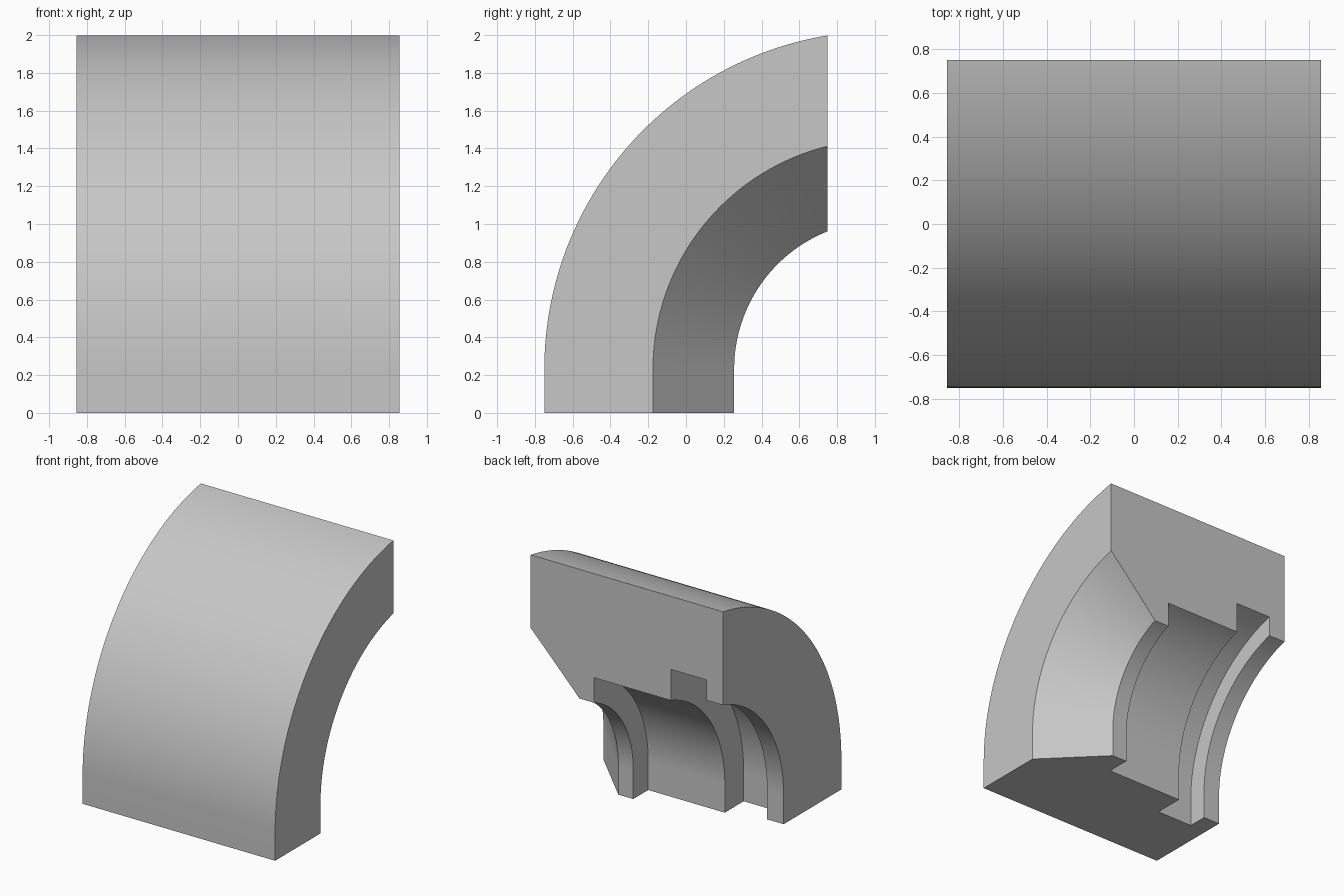
import bpy, bmesh, math

cube = bpy.data.objects.get("Cube")
if cube:
    bpy.data.objects.remove(cube, do_unlink=True)

HALF_WIDTH = 0.855
AXIS_Y, AXIS_Z = 1.04, 0.232   # bend axis, parallel to x
BACK_Y = 0.75
STEPS = 64

# Cross-section as (x, radius from the bend axis)
profile = [
    (HALF_WIDTH, 1.79), (HALF_WIDTH, 1.215),   # outer wall, start of bevel
    (0.422, 0.785), (0.29, 0.785),             # narrow lip
    (0.29, 0.975), (-0.39, 0.975),             # wide groove
    (-0.39, 1.215), (-0.708, 1.215),           # deep groove
    (-0.708, 1.058), (-HALF_WIDTH, 1.058),     # end lip
    (-HALF_WIDTH, 1.79),
]


def ring(bm, angle, z=None):
    """One copy of the cross-section at an angle around the bend axis."""
    return [bm.verts.new((x, AXIS_Y - r * math.cos(angle),
                          AXIS_Z + r * math.sin(angle) if z is None else z))
            for x, r in profile]


bm = bmesh.new()

# Straight foot, then a quarter turn
rings = [ring(bm, 0, 0.0)]
rings += [ring(bm, math.pi / 2 * i / STEPS) for i in range(STEPS + 1)]
count = len(profile)
for a, b in zip(rings, rings[1:]):
    for i in range(count):
        j = (i + 1) % count
        bm.faces.new((a[i], a[j], b[j], b[i]))
bm.faces.new(rings[0])

# Vertical cut at the back, closed with one face
cut = bmesh.ops.bisect_plane(
    bm, geom=bm.verts[:] + bm.edges[:] + bm.faces[:], dist=1e-6,
    plane_co=(0, BACK_Y, 0), plane_no=(0, 1, 0), clear_outer=True)
rim = [e for e in cut["geom_cut"] if isinstance(e, bmesh.types.BMEdge) and e.is_boundary]
bmesh.ops.contextual_create(bm, geom=rim)
bmesh.ops.recalc_face_normals(bm, faces=bm.faces[:])

mesh = bpy.data.meshes.new("curved_block")
bm.to_mesh(mesh)
bm.free()
block = bpy.data.objects.new("curved_block", mesh)
bpy.context.collection.objects.link(block)

# Plain grey
grey = bpy.data.materials.new("light_grey")
grey.use_nodes = True
colour = (0.57, 0.57, 0.57, 1)
grey.diffuse_color = colour
grey.node_tree.nodes["Principled BSDF"].inputs["Base Color"].default_value = colour
mesh.materials.append(grey)

# Smooth curves, crisp edges
bpy.ops.object.select_all(action='DESELECT')
block.select_set(True)
bpy.context.view_layer.objects.active = block
bpy.ops.object.shade_smooth_by_angle(angle=math.radians(25))
